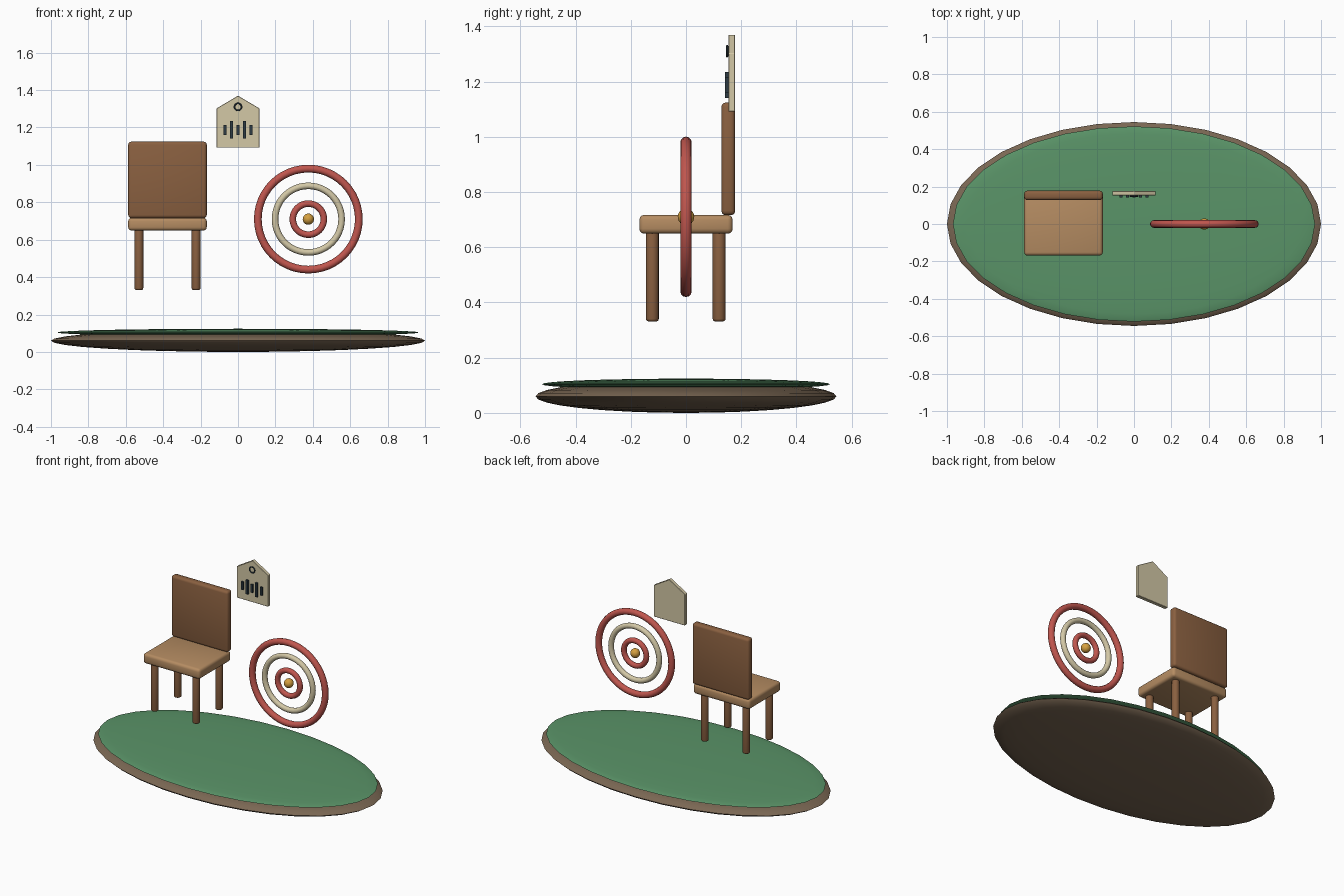
import bpy, bmesh, math
from math import radians

if "Cube" in bpy.data.objects:
    bpy.data.objects.remove(bpy.data.objects["Cube"])


def srgb(hexcode):
    vals = [int(hexcode[i:i + 2], 16) / 255 for i in (0, 2, 4)]
    return [((v + 0.055) / 1.055) ** 2.4 if v > 0.04 else v / 12.92 for v in vals] + [1]


def material(name, hexcode):
    m = bpy.data.materials.new(name)
    m.diffuse_color = srgb(hexcode)
    m.use_nodes = True
    m.node_tree.nodes["Principled BSDF"].inputs["Base Color"].default_value = m.diffuse_color
    return m


GREEN = material("grass green", "5A9468")
EARTH = material("earth brown", "7A6753")
WOOD = material("dark wood", "8A6040")
LIGHT_WOOD = material("light wood", "B58C62")
RED = material("target red", "C0564E")
CREAM = material("cream", "D3C8A6")
GOLD = material("gold", "D5A040")
INK = material("ink", "2C3A42")


def finish(name, mat, bevel=0, segments=3, smooth=True):
    """Name, colour, bevel and smooth the active object."""
    ob = bpy.context.object
    ob.name = name
    ob.data.materials.append(mat)
    bpy.ops.object.transform_apply(location=False, rotation=True, scale=True)
    if bevel:
        mod = ob.modifiers.new("bevel", "BEVEL")
        mod.width, mod.segments = bevel, segments
        mod.limit_method = "ANGLE"
        bpy.ops.object.modifier_apply(modifier=mod.name)
    if smooth:
        bpy.ops.object.shade_smooth_by_angle(angle=radians(35))
    return ob


def box(name, center, size, mat, bevel=0, smooth=True):
    bpy.ops.mesh.primitive_cube_add(size=1, location=center)
    bpy.context.object.scale = size
    return finish(name, mat, bevel, smooth=smooth)


def ellipsoid(name, center, radii, mat, segments=32, rings=16):
    bpy.ops.mesh.primitive_uv_sphere_add(segments=segments, ring_count=rings, location=center)
    bpy.context.object.scale = radii
    return finish(name, mat)


def ring(name, center, major, minor, mat, sides=48, tube=12):
    bpy.ops.mesh.primitive_torus_add(location=center, rotation=(radians(90), 0, 0),
                                     major_radius=major, minor_radius=minor,
                                     major_segments=sides, minor_segments=tube)
    return finish(name, mat)


# Ground: two flattened ellipsoids
ellipsoid("earth_base", (0, 0, 0.06), (1, 0.545, 0.06), EARTH)
ellipsoid("grass_top", (0, 0, 0.104), (0.968, 0.522, 0.02), GREEN)

# Chair
CX = -0.377
box("seat", (CX, 0, 0.683), (0.42, 0.338, 0.068), LIGHT_WOOD, 0.018)
box("chair_back", (CX, 0.153, 0.92), (0.42, 0.05, 0.408), WOOD, 0.016)
for row, y in (("front", -0.122), ("back", 0.12)):
    for side, dx in (("left", -0.153), ("right", 0.153)):
        bpy.ops.mesh.primitive_cylinder_add(vertices=16, radius=0.0235, depth=0.335,
                                            location=(CX + dx, y, 0.4985))
        finish(f"{row}_{side}_leg", WOOD, 0.01)

# Target: concentric rings and a centre ball
T = (0.376, 0, 0.71)
ring("outer_ring", T, 0.27, 0.0205, RED)
ring("middle_ring", T, 0.178, 0.0175, CREAM)
ring("inner_ring", T, 0.083, 0.0175, RED)
ellipsoid("bullseye", T, (0.03, 0.03, 0.03), GOLD, 24, 12)

# Hanging tag: five-sided plate
profile = [(-0.115, 1.092), (0.115, 1.092), (0.115, 1.302), (0, 1.37), (-0.115, 1.302)]
bm = bmesh.new()
face = bm.faces.new([bm.verts.new((x, 0.153, z)) for x, z in profile])
back = bmesh.ops.extrude_face_region(bm, geom=[face])["geom"]
bmesh.ops.translate(bm, vec=(0, 0.024, 0),
                    verts=[g for g in back if isinstance(g, bmesh.types.BMVert)])
bmesh.ops.recalc_face_normals(bm, faces=bm.faces)
mesh = bpy.data.meshes.new("tag_plate")
bm.to_mesh(mesh)
bm.free()
tag = bpy.data.objects.new("tag_plate", mesh)
bpy.context.collection.objects.link(tag)
bpy.ops.object.select_all(action="DESELECT")
tag.select_set(True)
bpy.context.view_layer.objects.active = tag
finish("tag_plate", CREAM, 0.002, 1, smooth=False)

# Tag eyelet and bars
ring("tag_eyelet", (0, 0.149, 1.31), 0.019, 0.004, INK, 24, 8)
for i in range(5):
    height = 0.094 if i % 2 else 0.054
    box(f"tag_bar_{i + 1}", ((i - 2) * 0.035, 0.148, 1.187), (0.015, 0.012, height), INK,
        smooth=False)
